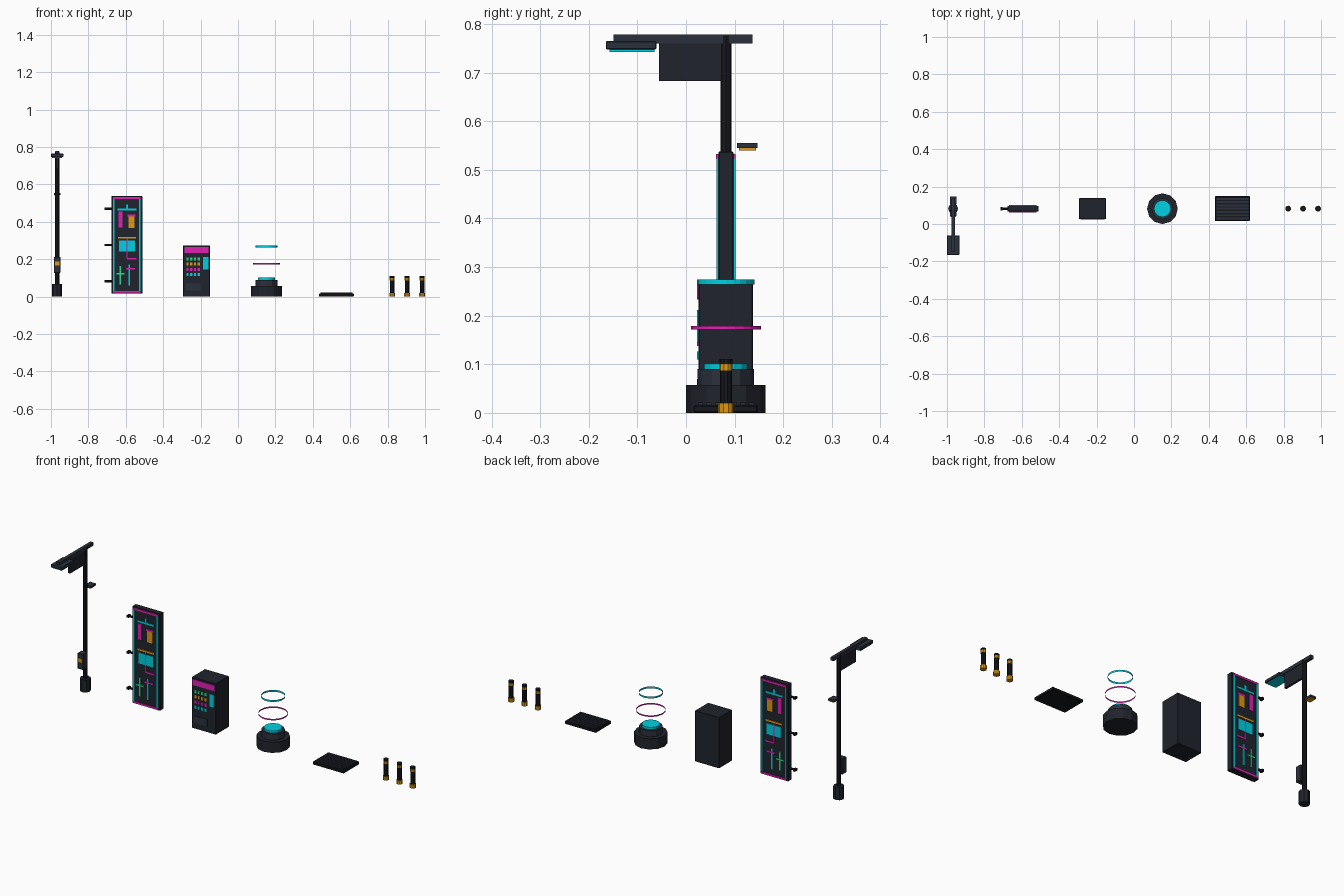
import bpy
import math
from mathutils import Matrix

default = bpy.data.objects.get("Cube")
if default:
    bpy.data.objects.remove(default, do_unlink=True)

ROW = 0.082  # shared y of the whole line of props


def make_material(name, r, g, b, rough=0.6):
    mat = bpy.data.materials.new(name)
    mat.use_nodes = True
    mat.diffuse_color = (r, g, b, 1)
    bsdf = mat.node_tree.nodes["Principled BSDF"]
    bsdf.inputs["Base Color"].default_value = (r, g, b, 1)
    bsdf.inputs["Roughness"].default_value = rough
    return mat


BLACK = make_material("black_metal", 0.008, 0.009, 0.013)
DARK = make_material("dark_metal", 0.014, 0.017, 0.025)
SLATE = make_material("slate_metal", 0.024, 0.03, 0.045)
CYAN = make_material("cyan_glow", 0.0, 0.63, 0.75)
PINK = make_material("magenta_glow", 0.75, 0.015, 0.45)
AMBER = make_material("amber_glow", 0.75, 0.32, 0.005)
GREEN = make_material("green_glow", 0.02, 0.75, 0.25)


def finish(name, mat, bevel=0):
    ob = bpy.context.object
    ob.name = name
    ob.data.name = name
    ob.data.materials.append(mat)
    if bevel:
        mod = ob.modifiers.new("bevel", "BEVEL")
        mod.width = bevel
        mod.segments = 1
    return ob


def box(name, mat, center, size, bevel=0):
    bpy.ops.mesh.primitive_cube_add(size=1, location=center)
    ob = finish(name, mat, bevel)
    ob.data.transform(Matrix.Diagonal((*size, 1)))
    return ob


def tube(name, mat, x, y, z0, z1, radius, sides=12, fill="NGON"):
    bpy.ops.mesh.primitive_cylinder_add(
        vertices=sides, radius=radius, depth=z1 - z0, end_fill_type=fill,
        location=(x, y, (z0 + z1) / 2))
    return finish(name, mat)


# Street lamp
LX = -0.967
tube("lamp_base", DARK, LX, ROW, 0, 0.068, 0.027, 8)
tube("lamp_pole", BLACK, LX, ROW, 0.06, 0.776, 0.0115, 8)
box("lamp_arm", SLATE, (LX, -0.006, 0.769), (0.018, 0.286, 0.018))
box("lamp_head", SLATE, (LX, -0.113, 0.756), (0.066, 0.104, 0.017), 0.002)
box("lamp_light", CYAN, (LX, -0.111, 0.745), (0.054, 0.092, 0.006))
box("lamp_banner", DARK, (LX, 0.009, 0.722), (0.012, 0.13, 0.079))
box("control_box", SLATE, (LX, 0.058, 0.17), (0.036, 0.034, 0.085), 0.002)
box("control_box_light", AMBER, (LX, 0.041, 0.177), (0.025, 0.006, 0.021))
box("sensor", SLATE, (LX, 0.126, 0.55), (0.034, 0.042, 0.011))
box("sensor_light", AMBER, (LX, 0.126, 0.543), (0.026, 0.035, 0.006))

# Two-sided sign: each graphic passes through the panel to show on both faces
SX = -0.594
box("sign_panel", DARK, (SX, ROW, 0.277), (0.166, 0.031, 0.521), 0.002)
for side in (-1, 1):
    box("sign_side_trim", CYAN, (SX + side * 0.07, ROW, 0.276), (0.008, 0.039, 0.494))
    box("sign_end_trim", PINK, (SX, ROW, 0.276 + side * 0.251), (0.148, 0.04, 0.01))

art = [
    (CYAN, 0, 0.466, 0.1, 0.01),
    (CYAN, 0, 0.481, 0.01, 0.022),
    (PINK, -0.035, 0.412, 0.022, 0.085),
    (AMBER, 0.024, 0.398, 0.032, 0.06),
    (PINK, 0.024, 0.433, 0.043, 0.01),
    (AMBER, 0, 0.315, 0.097, 0.009),
    (CYAN, 0, 0.27, 0.085, 0.058),
    (PINK, 0, 0.257, 0.006, 0.107),
    (PINK, 0.026, 0.204, 0.053, 0.008),
    (GREEN, -0.035, 0.115, 0.007, 0.1),
    (GREEN, -0.035, 0.123, 0.043, 0.007),
    (CYAN, 0.013, 0.115, 0.008, 0.112),
    (PINK, 0.019, 0.15, 0.05, 0.008),
]
for i, (mat, x, z, w, h) in enumerate(art):
    box("sign_graphic", mat, (SX + x, ROW, z), (w, 0.036 + i * 0.0003, h))

for z in (0.083, 0.276, 0.47):
    arm = tube("sign_bracket", BLACK, SX - 0.1, ROW, z - 0.02, z + 0.02, 0.006, 8)
    arm.rotation_euler.y = math.pi / 2
    box("sign_bracket_foot", BLACK, (SX - 0.114, ROW, z), (0.012, 0.02, 0.012))

# Vending kiosk
KX = -0.222
FRONT = 0.026
box("kiosk_body", DARK, (KX, ROW, 0.137), (0.144, 0.112, 0.274), 0.002)
box("kiosk_header", PINK, (KX, FRONT, 0.249), (0.13, 0.006, 0.031))
box("kiosk_screen", CYAN, (KX + 0.049, FRONT, 0.178), (0.028, 0.006, 0.067))
box("kiosk_tray", SLATE, (KX - 0.017, FRONT, 0.051), (0.076, 0.006, 0.038))
for row, mat in enumerate((GREEN, AMBER, PINK, CYAN)):
    for col in range(4):
        box("kiosk_item", mat,
            (KX - 0.048 + col * 0.02, FRONT, 0.202 - row * 0.028),
            (0.011, 0.006, 0.017))

# Hologram projector with two open floating rings
HX = 0.152
tube("projector_base", DARK, HX, ROW, 0, 0.057, 0.082, 12)
tube("projector_collar", SLATE, HX, ROW, 0.057, 0.09, 0.058, 12)
tube("projector_lens", CYAN, HX, ROW, 0.09, 0.102, 0.045, 16)
tube("lower_ring", PINK, HX, ROW, 0.171, 0.179, 0.072, 24, "NOTHING")
tube("upper_ring", CYAN, HX, ROW, 0.264, 0.274, 0.059, 24, "NOTHING")

# Ground vent
VX = 0.526
box("vent_plate", BLACK, (VX, ROW, 0.008), (0.187, 0.133, 0.016), 0.003)
for i in range(7):
    box("vent_slat", SLATE, (VX, ROW + (i - 3) * 0.0175, 0.017), (0.17, 0.01, 0.008))

# Bollards
for i in range(3):
    x = 0.824 + i * 0.08
    tube("bollard_foot", AMBER, x, ROW, 0, 0.02, 0.016, 10)
    tube("bollard_post", BLACK, x, ROW, 0.02, 0.1, 0.0125, 10)
    tube("bollard_band", AMBER, x, ROW, 0.087, 0.101, 0.0135, 10)
    tube("bollard_cap", BLACK, x, ROW, 0.101, 0.111, 0.0135, 10)
